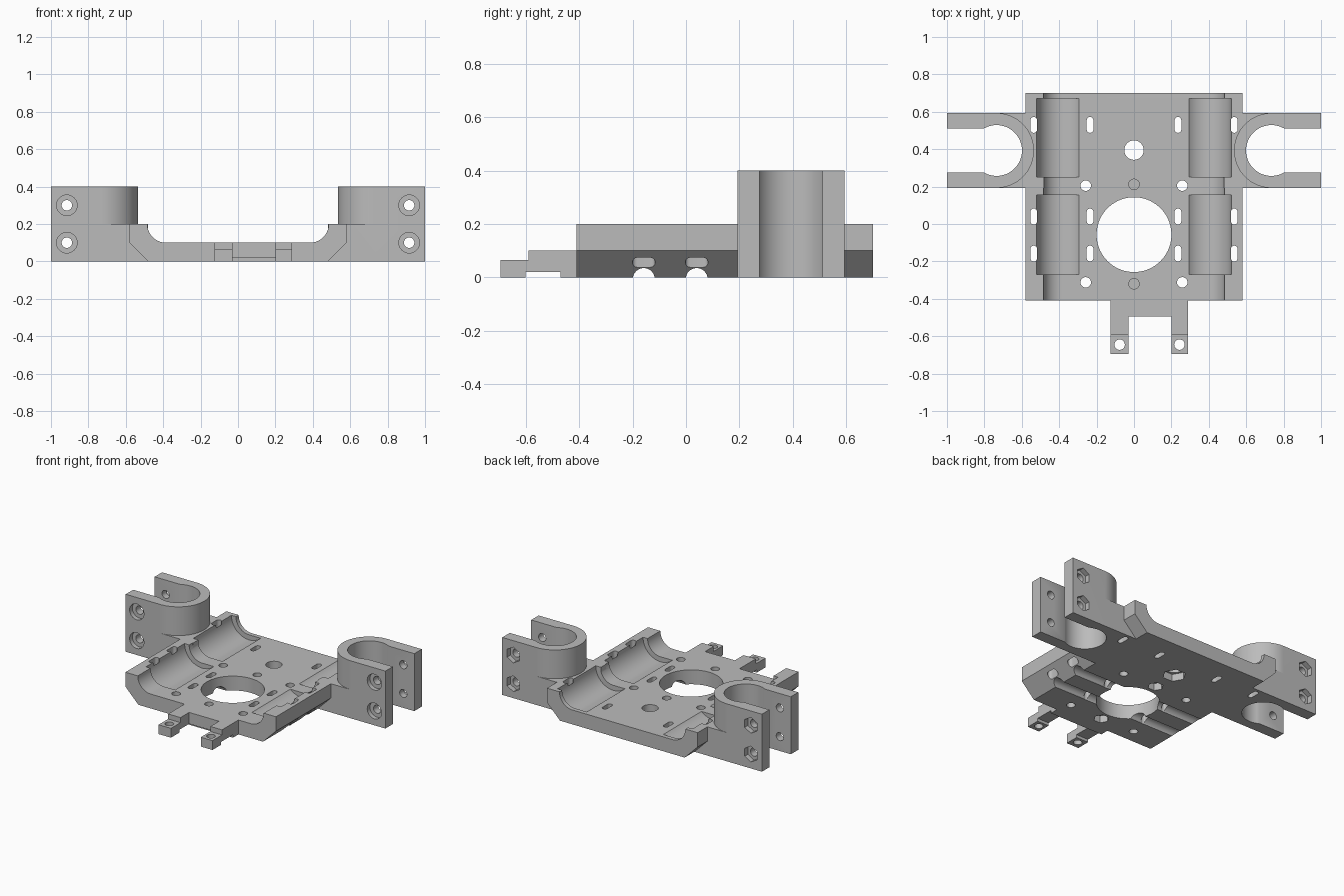
import bpy, bmesh
from math import sin, cos, pi, radians
from mathutils import Vector

cube = bpy.data.objects.get("Cube")
if cube:
    bpy.data.objects.remove(cube, do_unlink=True)

mat = bpy.data.materials.new("plain grey plastic")
mat.use_nodes = True
GREY = (0.5, 0.5, 0.5, 1)
mat.diffuse_color = GREY
mat.node_tree.nodes["Principled BSDF"].inputs["Base Color"].default_value = GREY


def prism(name, pts, axis, lo, hi):
    """Extrude a closed 2D profile along an axis: x uses (y,z), y uses (x,z), z uses (x,y)."""
    def place(p, d):
        return {"x": (d, *p), "y": (p[0], d, p[1]), "z": (*p, d)}[axis]
    bm = bmesh.new()
    face = bm.faces.new([bm.verts.new(place(p, lo)) for p in pts])
    grown = bmesh.ops.extrude_face_region(bm, geom=[face])["geom"]
    shift = Vector(place((0, 0), hi - lo))
    bmesh.ops.translate(bm, vec=shift, verts=[v for v in grown if isinstance(v, bmesh.types.BMVert)])
    bmesh.ops.recalc_face_normals(bm, faces=bm.faces)
    mesh = bpy.data.meshes.new(name)
    bm.to_mesh(mesh)
    bm.free()
    mesh.materials.append(mat)
    ob = bpy.data.objects.new(name, mesh)
    bpy.context.collection.objects.link(ob)
    return ob


def ring(c, r, n=48, start=0.0, sweep=2 * pi):
    count = n if sweep == 2 * pi else n + 1
    return [(c[0] + r * cos(start + sweep * i / n), c[1] + r * sin(start + sweep * i / n))
            for i in range(count)]


def rect(x0, x1, y0, y1):
    return [(x0, y0), (x1, y0), (x1, y1), (x0, y1)]


def slot(x, y, w, length):
    """Upright rounded slot outline."""
    r, h = w / 2, length / 2 - w / 2
    return ring((x, y + h), r, 12, 0, pi) + ring((x, y - h), r, 12, pi, pi)


def combine(pts, axis, lo, hi, op="DIFFERENCE"):
    """Add or remove a prism from the carriage."""
    tool = prism("tool", pts, axis, lo, hi)
    mod = carriage.modifiers.new("shape", "BOOLEAN")
    mod.operation, mod.solver, mod.object = op, "EXACT", tool
    bpy.context.view_layer.objects.active = carriage
    bpy.ops.object.modifier_apply(modifier=mod.name)
    bpy.data.objects.remove(tool, do_unlink=True)


def add(pts, axis, lo, hi):
    combine(pts, axis, lo, hi, "UNION")


# Tray-shaped plate with coved, chamfered rails
RAIL = 0.385
half = [(0.48, 0), (0.58, 0.1), (0.58, 0.2)] + ring((RAIL, 0.2), 0.1, 16, 0, -pi / 2)
outline = half + [(-x, z) for x, z in reversed(half)]
carriage = prism("bearing_carriage", outline, "y", -0.41, 0.7)

# Side clamps: base web and U-shaped tower
CX, CY = 0.735, 0.393
for s in (1, -1):
    add(rect(*sorted((s * 0.48, s * CX)), CY - 0.2, CY + 0.2), "z", 0, 0.2)
    tower = ring((CX, CY), 0.2, 48, pi / 2, pi) + [(1, CY - 0.2), (1, CY + 0.2)]
    add([(s * x, y) for x, y in tower], "z", 0, 0.4)

# Front bracket with two stepped lugs
add(rect(-0.125, 0.29, -0.495, -0.40), "z", 0, 0.1)
lug = [(-0.48, 0), (-0.47, 0), (-0.47, 0.1), (-0.59, 0.1), (-0.59, 0.065), (-0.695, 0.065),
       (-0.695, 0), (-0.6, 0), (-0.6, 0.02), (-0.48, 0.02)]
for x0, x1 in ((-0.125, -0.03), (0.2, 0.29)):
    add(lug, "x", x0, x1)
combine(rect(-0.6, -0.47, -0.1, 0.02), "x", -0.2, 0.4)
for x in (-0.077, 0.243):
    combine(ring((x, -0.645), 0.028, 24), "z", -0.1, 0.2)

for s in (1, -1):
    # Clamp bore and gap
    combine(ring((s * CX, CY), 0.136), "z", -0.1, 0.5)
    combine(rect(*sorted((s * CX, s * 1.1)), CY - 0.118, CY + 0.118), "z", -0.1, 0.5)
    # Clamp bolts: front counterbores, rear nut pockets
    for z in (0.1, 0.3):
        c = (s * 0.915, z)
        combine(ring(c, 0.028, 24), "y", 0, 0.8)
        combine(ring(c, 0.055, 32), "y", 0, CY - 0.17)
        combine(ring(c, 0.055, 6, pi / 2), "y", CY + 0.165, 0.8)
    # Bearing seats
    for y0, y1 in ((-0.27, 0.155), (0.25, 0.67)):
        combine(ring((s * RAIL, 0.2), 0.135, 64), "y", y0, y1)
    # Tie slots beside the seats
    for x in (0.235, 0.536):
        for y in (-0.158, 0.04, 0.53):
            combine(slot(s * x, y, 0.036, 0.085), "z", -0.1, 0.45)
    # Corner mounting holes
    for y in (-0.312, 0.205):
        combine(ring((s * 0.258, y), 0.028, 24), "z", -0.1, 0.3)

# Tie grooves across the underside
for y in (-0.158, 0.04):
    combine(ring((y, -0.006), 0.041, 32), "x", -0.7, 0.7)

# Central opening and nut-trapped mounting holes
combine(ring((0, -0.057), 0.2, 72), "z", -0.1, 0.3)
combine(ring((0, 0.395), 0.052, 32), "z", -0.1, 0.3)
combine(ring((0, 0.395), 0.075, 6), "z", -0.1, 0.05)
for y in (-0.32, 0.212):
    combine(ring((0, y), 0.028, 24), "z", 0.06, 0.3)
    combine(ring((0, y), 0.05, 6), "z", -0.1, 0.05)

carriage.select_set(True)
bpy.context.view_layer.objects.active = carriage
bpy.ops.object.shade_smooth_by_angle(angle=radians(30))
